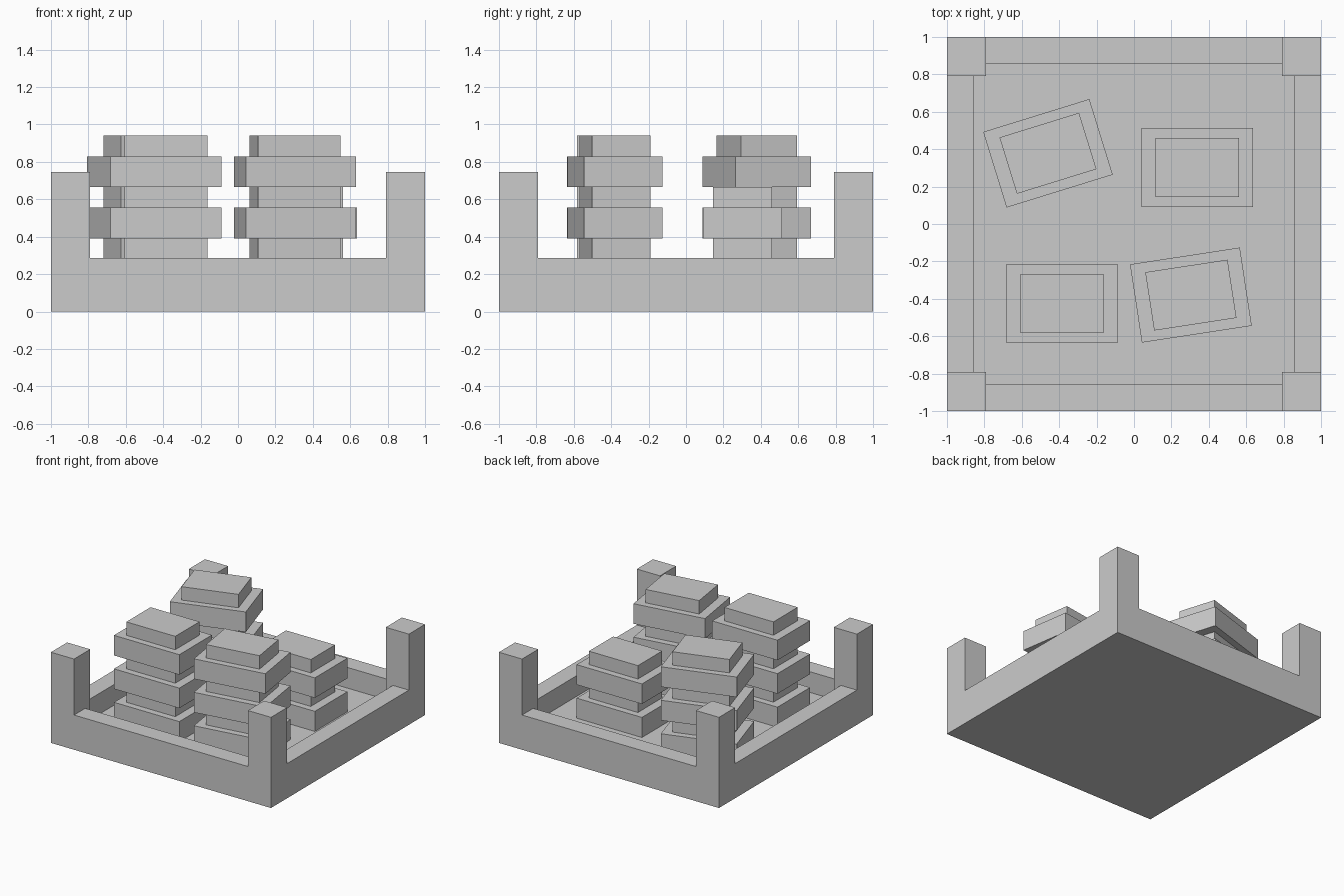
import bpy, math

if "Cube" in bpy.data.objects:
    bpy.data.objects.remove(bpy.data.objects["Cube"])

FLOOR, RIM, POST_TOP = 0.115, 0.285, 0.745
WALL_IN, POST_IN = 0.855, 0.79
CRATE_H, LID_H = 0.165, 0.11


def box(name, size, z0, z1, x=0.0, y=0.0, angle=0.0):
    """Box of given plan size between two heights, turned about z."""
    bpy.ops.mesh.primitive_cube_add(size=1, location=(x, y, (z0 + z1) / 2))
    ob = bpy.context.object
    ob.name = name
    for v in ob.data.vertices:
        v.co.x *= size[0]
        v.co.y *= size[1]
        v.co.z *= z1 - z0
    ob.rotation_euler.z = math.radians(angle)
    return ob


# Pallet tray: solid block with the rim gaps and the inner well cut out
tray = box("pallet_tray", (2, 2), 0, POST_TOP)
cuts = [
    ("rim_cut_x", (3, 2 * POST_IN), RIM),
    ("rim_cut_y", (2 * POST_IN, 3), RIM),
    ("well_cut_x", (2 * WALL_IN, 2 * POST_IN), FLOOR),
    ("well_cut_y", (2 * POST_IN, 2 * WALL_IN), FLOOR),
]
for name, size, z0 in cuts:
    cutter = box(name, size, z0, 1.0)
    cutter.hide_render = True
    cutter.display_type = 'WIRE'
    mod = tray.modifiers.new(name, 'BOOLEAN')
    mod.operation = 'DIFFERENCE'
    mod.solver = 'EXACT'
    mod.object = cutter


# Stacks of lidded crates: name, x, y, turn, number of crates
stacks = [
    ("front_left", -0.385, -0.425, 0, 3),
    ("front_right", 0.304, -0.38, 8.7, 3),
    ("back_left", -0.46, 0.378, 17.2, 3),
    ("back_right", 0.338, 0.302, 0, 2),
]
for name, x, y, angle, count in stacks:
    for i in range(count):
        z = FLOOR + i * (CRATE_H + LID_H)
        box(f"{name}_crate_{i + 1}", (0.594, 0.423), z, z + CRATE_H, x, y, angle)
        box(f"{name}_lid_{i + 1}", (0.445, 0.315), z + CRATE_H,
            z + CRATE_H + LID_H, x, y, angle)
